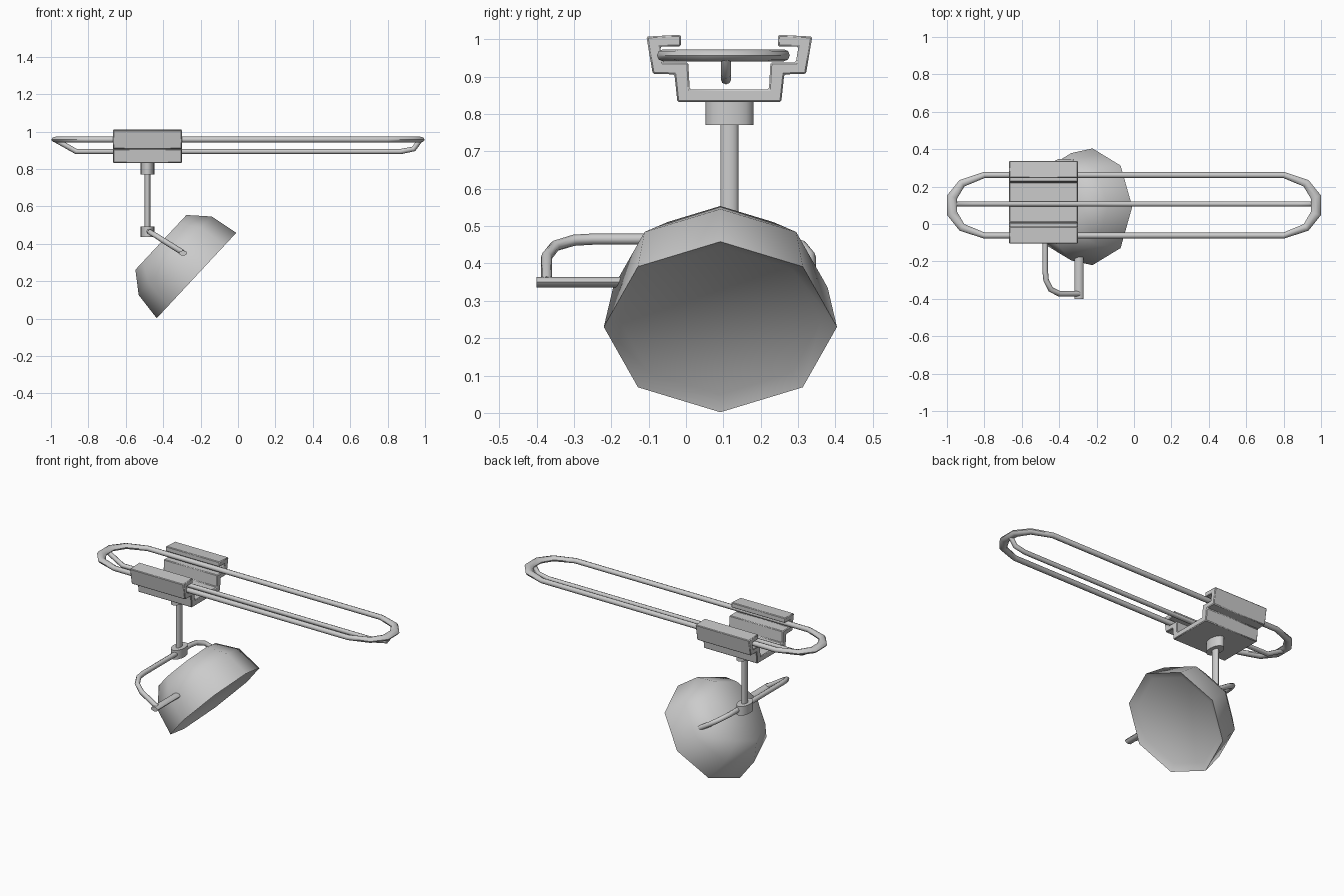
import bpy, bmesh, math
from mathutils import Vector, Matrix

if "Cube" in bpy.data.objects:
    bpy.data.objects.remove(bpy.data.objects["Cube"])

UP = Vector((0, 0, 1))


def finish(name, bm, angle=50):
    bmesh.ops.recalc_face_normals(bm, faces=bm.faces)
    me = bpy.data.meshes.new(name)
    bm.to_mesh(me)
    bm.free()
    me.polygons.foreach_set("use_smooth", [True] * len(me.polygons))
    me.set_sharp_from_angle(angle=math.radians(angle))
    ob = bpy.data.objects.new(name, me)
    bpy.context.collection.objects.link(ob)
    return ob


def bridge(bm, a, b):
    n = len(a)
    for i in range(n):
        bm.faces.new((a[i], a[(i + 1) % n], b[(i + 1) % n], b[i]))


def sweep(name, pts, r, closed=False, widths=None, sides=8):
    """Mitred tube along a path."""
    bm = bmesh.new()
    pts = [Vector(p) for p in pts]
    n = len(pts)
    rings = []
    for i, p in enumerate(pts):
        a = pts[i - 1] if (i or closed) else None
        b = pts[(i + 1) % n] if (i < n - 1 or closed) else None
        d1 = (p - a).normalized() if a else (b - p).normalized()
        d2 = (b - p).normalized() if b else d1
        t = (d1 + d2).normalized()
        side = t.cross(UP).normalized()
        up = side.cross(t)
        w = r * (widths[i] if widths else 1)
        rings.append([bm.verts.new(p + side * w * math.cos(k * math.tau / sides)
                                   + up * r * math.sin(k * math.tau / sides))
                      for k in range(sides)])
    for i in range(n if closed else n - 1):
        bridge(bm, rings[i], rings[(i + 1) % n])
    if not closed:
        bm.faces.new(rings[0])
        bm.faces.new(rings[-1])
    return finish(name, bm)


def rod(name, center, rx, ry, length, axis='Z', sides=16):
    """Elliptical cylinder; rx, ry are the radii across its axis."""
    bm = bmesh.new()
    m = Matrix.Translation(center)
    if axis == 'Y':
        m = m @ Matrix.Rotation(math.pi / 2, 4, 'X')
    m = m @ Matrix.Diagonal((rx, ry, length, 1))
    bmesh.ops.create_cone(bm, cap_ends=True, segments=sides, radius1=1, radius2=1,
                          depth=1, matrix=m)
    return finish(name, bm)


# Track: flat wire loop with a lower centre wire
TY = 0.1
right = [(0.8, 0.162), (0.92, 0.118), (0.972, 0.045)]
right += [(x, -y) for x, y in reversed(right)]
loop = right + [(-x, -y) for x, y in right]
sweep("track_loop", [(x, TY + y, 0.957) for x, y in loop], 0.016, True,
      [1, 1.35, 1.75, 1.75, 1.35, 1] * 2)
sweep("track_lower_wire", [(-0.975, 0.107, 0.955), (-0.865, 0.892, 0.0)][:1]
      + [(x, 0.107, z) for x, z in [(-0.865, 0.893), (0.87, 0.893),
                                    (0.94, 0.907), (0.97, 0.95)]], 0.014)

# Clamp: stepped channel profile extruded along the track
CY = 0.116
outer = [(0.13, 1.012), (0.222, 1.007), (0.205, 0.907), (0.147, 0.906), (0.139, 0.832)]
inner = [(0.106, 0.866), (0.11, 0.938), (0.178, 0.938), (0.185, 0.98), (0.13, 0.98)]
prof = outer + [(-y, z) for y, z in reversed(outer)] \
    + [(-y, z) for y, z in reversed(inner)] + inner
bm = bmesh.new()
ends = [[bm.verts.new((x, CY + y, z)) for y, z in prof] for x in (-0.668, -0.3)]
bridge(bm, *ends)
for e in ends:
    bm.faces.new(e)
clamp = finish("track_clamp", bm, 30)
bev = clamp.modifiers.new("soft_edges", 'BEVEL')
bev.width = 0.004
bev.segments = 1

# Stem with its two collars
SX = -0.484
rod("upper_collar", (SX, CY, 0.802), 0.037, 0.064, 0.064)
rod("stem", (SX, CY, 0.63), 0.015, 0.024, 0.38)
rod("swivel_joint", (SX, CY, 0.463), 0.037, 0.064, 0.056)

# Yoke: bar with bent arms on both sides, and pivot pins
YC = -0.02
arm = [(-0.294, 0.353, 0.352), (-0.40, 0.353, 0.418), (-0.445, 0.33, 0.447),
       (-0.47, 0.28, 0.462), (-0.475, 0.23, 0.465)]
sweep("yoke", [(x, YC - y, z) for x, y, z in arm]
      + [(x, YC + y, z) for x, y, z in reversed(arm)], 0.015)
rod("outer_pivot_pin", (-0.294, -0.25, 0.35), 0.023, 0.014, 0.30, 'Y', 8)
rod("inner_pivot_pin", (-0.294, 0.25, 0.35), 0.023, 0.014, 0.18, 'Y', 8)

# Lamp shade: eight-sided dome, tilted, with a shallow recessed opening
bm = bmesh.new()
rings = [[bm.verts.new((r * math.cos(k * math.tau / 8), r * math.sin(k * math.tau / 8), h))
          for k in range(8)]
         for r, h in [(0.27, 0.025), (0.312, 0), (0.287, 0.155), (0.2, 0.26)]]
for a, b in zip(rings, rings[1:]):
    bridge(bm, a, b)
bm.faces.new(rings[0])
bm.faces.new(rings[-1])
shade = finish("lamp_shade", bm, 60)
d = Vector((-0.73, 0, 0.68)).normalized()
u = Vector((-d.z, 0, d.x)) * -1
v = d.cross(u)
shade.matrix_world = Matrix.Translation((-0.222, 0.092, 0.23)) \
    @ Matrix((u, v, d)).transposed().to_4x4()
